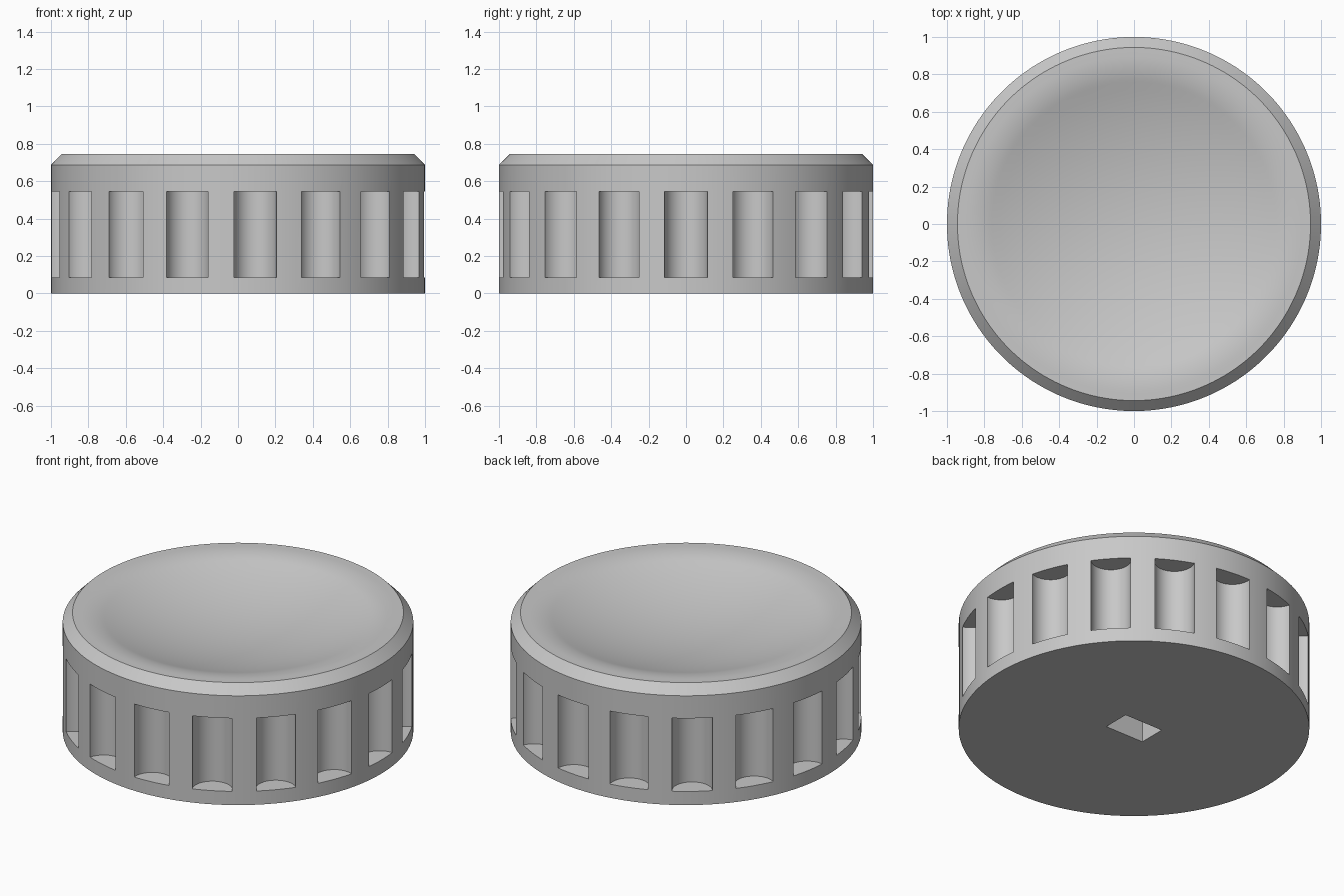
import bpy, bmesh, math
from mathutils import Matrix

cube = bpy.data.objects.get("Cube")
if cube:
    bpy.data.objects.remove(cube, do_unlink=True)

SEGMENTS = 170          # multiple of the flute count
FLUTES = 17
HEIGHT, RIM = 0.745, 0.944

grey = bpy.data.materials.new("plain grey")
grey.use_nodes = True
colour = (0.58, 0.58, 0.58, 1)
grey.diffuse_color = colour
grey.node_tree.nodes["Principled BSDF"].inputs["Base Color"].default_value = colour


def to_object(name, bm):
    bmesh.ops.recalc_face_normals(bm, faces=bm.faces)
    mesh = bpy.data.meshes.new(name)
    bm.to_mesh(mesh)
    bm.free()
    mesh.materials.append(grey)
    obj = bpy.data.objects.new(name, mesh)
    bpy.context.collection.objects.link(obj)
    return obj


# Half profile: base, wall, chamfer, flat rim, rounded lip, shallow spherical dish
slope, lip_r, join_r = math.radians(19), 0.90, 0.76
lip = (lip_r - join_r) / math.sin(slope)
dish = join_r / math.sin(slope)
join_z = HEIGHT - lip * (1 - math.cos(slope))
profile = [(0, 0), (1, 0), (1, 0.688), (RIM, HEIGHT)]
for i in range(9):
    a = slope * i / 8
    profile.append((lip_r - lip * math.sin(a), HEIGHT - lip * (1 - math.cos(a))))
for i in range(15, -1, -1):
    a = slope * i / 16
    profile.append((dish * math.sin(a), join_z - dish * (math.cos(a) - math.cos(slope))))

# Turned body
bm = bmesh.new()
verts = [bm.verts.new((r, 0, z)) for r, z in profile]
edges = [bm.edges.new(pair) for pair in zip(verts, verts[1:])]
bmesh.ops.spin(bm, geom=verts + edges, cent=(0, 0, 0), axis=(0, 0, 1),
               angle=math.tau, steps=SEGMENTS, use_duplicate=False)
bmesh.ops.remove_doubles(bm, verts=bm.verts, dist=0.0001)
body = to_object("knob_body", bm)

# Cutters: grip flutes around the wall and a rectangular shaft socket below
bm = bmesh.new()
for k in range(FLUTES):
    place = (Matrix.Rotation(math.tau * k / FLUTES, 4, "Z")
             @ Matrix.Translation((0.987, 0, 0.316)))
    bmesh.ops.create_cone(bm, cap_ends=True, segments=48, radius1=0.115,
                          radius2=0.115, depth=0.46, matrix=place)
bmesh.ops.create_cube(bm, size=1, matrix=Matrix.Translation((0, 0, 0.1))
                      @ Matrix.Diagonal((0.268, 0.172, 0.4, 1)))
cutter = to_object("flute_and_socket_cutter", bm)
cutter.hide_render = True

cut = body.modifiers.new("flutes_and_socket", "BOOLEAN")
cut.operation = "DIFFERENCE"
cut.solver = "EXACT"
cut.object = cutter

bpy.ops.object.select_all(action="DESELECT")
body.select_set(True)
bpy.context.view_layer.objects.active = body
bpy.ops.object.modifier_apply(modifier=cut.name)
bpy.data.objects.remove(cutter, do_unlink=True)
bpy.ops.object.shade_smooth_by_angle(angle=math.radians(30))
